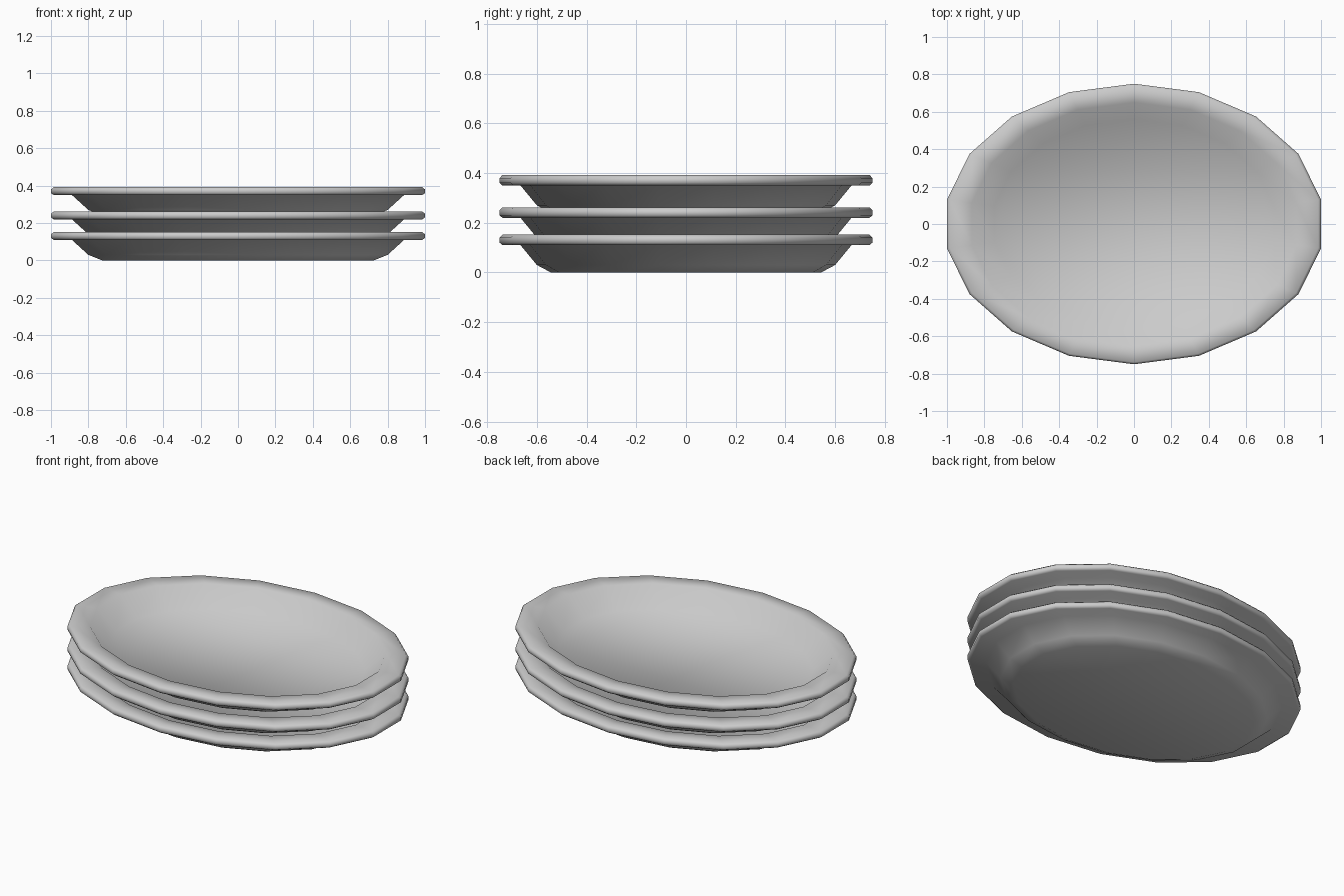
import bpy, bmesh, math

if "Cube" in bpy.data.objects:
    bpy.data.objects.remove(bpy.data.objects["Cube"])

SIDES = 18
RX, RY = 1.0 / math.cos(math.radians(10)), 0.75   # vertices on +-Y, flats on +-X

# plate cross-section: (fraction of radius, height), from underside to inner floor
PROFILE = [(0.725, 0.0), (0.80, 0.03), (0.888, 0.11), (0.985, 0.11), (1.0, 0.12),
           (1.0, 0.14), (0.985, 0.152), (0.867, 0.15), (0.747, 0.04)]


def make_plate(name, z):
    bm = bmesh.new()
    rings = []
    for r, h in PROFILE:
        ring = []
        for i in range(SIDES):
            a = math.pi / 2 + 2 * math.pi * i / SIDES
            ring.append(bm.verts.new((RX * r * math.cos(a), RY * r * math.sin(a), h)))
        rings.append(ring)
    for lo, hi in zip(rings, rings[1:]):
        for i in range(SIDES):
            j = (i + 1) % SIDES
            bm.faces.new((lo[i], lo[j], hi[j], hi[i]))
    # foot and inner floor
    bm.faces.new(rings[0][::-1])
    bm.faces.new(rings[-1])
    bmesh.ops.recalc_face_normals(bm, faces=bm.faces[:])
    mesh = bpy.data.meshes.new(name)
    bm.to_mesh(mesh)
    bm.free()
    plate = bpy.data.objects.new(name, mesh)
    plate.location.z = z
    bpy.context.collection.objects.link(plate)
    bpy.ops.object.select_all(action='DESELECT')
    plate.select_set(True)
    bpy.context.view_layer.objects.active = plate
    bpy.ops.object.shade_smooth_by_angle(angle=math.radians(60))


# stack of three oval plates
for name, z in (("bottom_plate", 0.0), ("middle_plate", 0.11), ("top_plate", 0.24)):
    make_plate(name, z)
